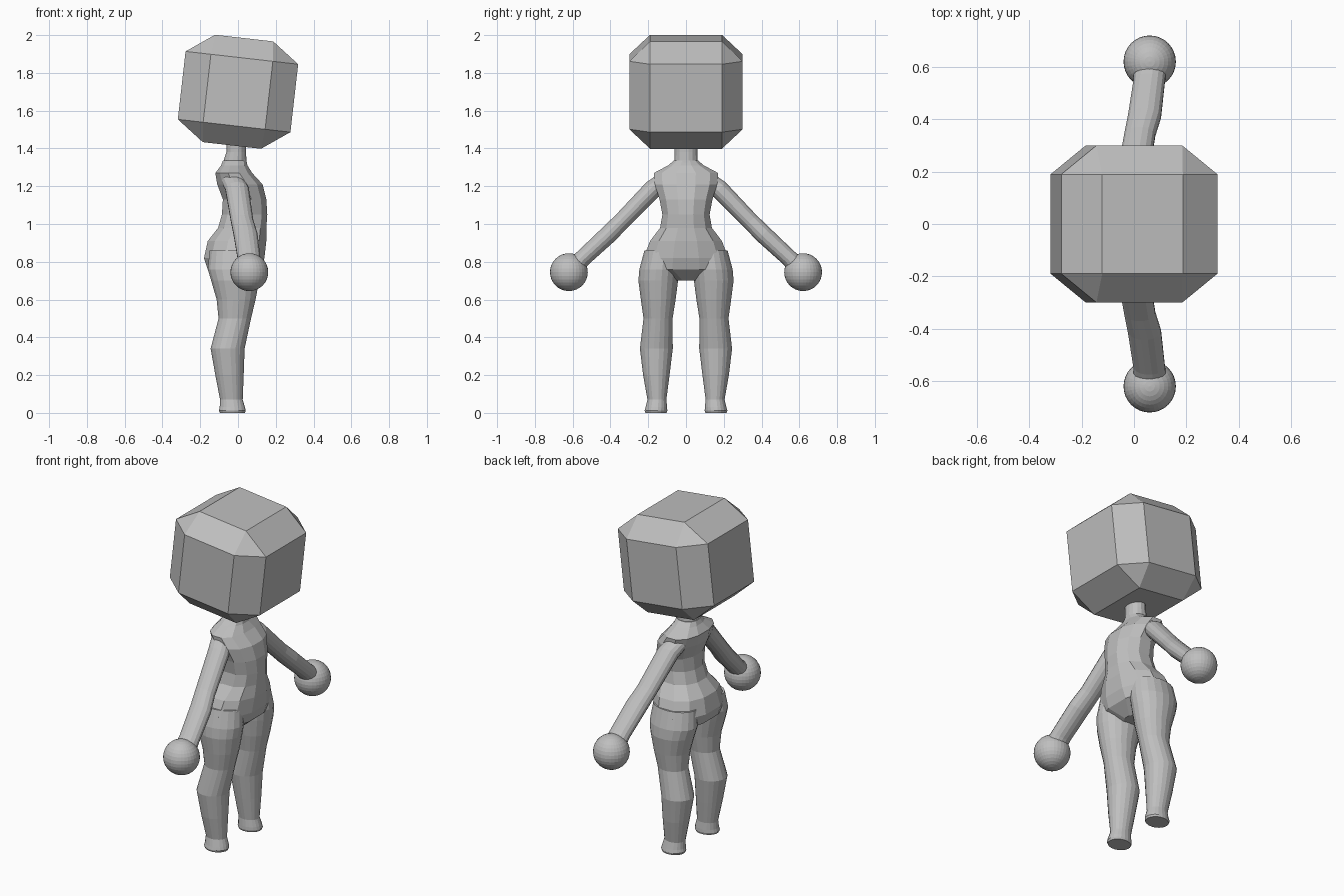
import bpy, bmesh, math
from mathutils import Vector, Matrix

if "Cube" in bpy.data.objects:
    bpy.data.objects.remove(bpy.data.objects["Cube"])

grey = bpy.data.materials.new("plain grey")
grey.diffuse_color = (0.52, 0.52, 0.52, 1)
grey.use_nodes = True
grey.node_tree.nodes["Principled BSDF"].inputs["Base Color"].default_value = grey.diffuse_color


def finish(name, bm):
    bmesh.ops.recalc_face_normals(bm, faces=bm.faces[:])
    me = bpy.data.meshes.new(name)
    bm.to_mesh(me)
    bm.free()
    me.materials.append(grey)
    ob = bpy.data.objects.new(name, me)
    bpy.context.collection.objects.link(ob)
    return ob


def loft(name, rings, sides, power=1.0, v_axis=(0, 1, 0)):
    """rings: (centre, radius along x, radius along v_axis)"""
    bm = bmesh.new()
    v_axis = Vector(v_axis)
    step = 2 * math.pi / sides
    k = 1 / math.cos(step / 2) ** power
    shape = lambda t: math.copysign(abs(t) ** power, t) * k
    loops = []
    for c, ru, rv in rings:
        loop = []
        for i in range(sides):
            a = (i + 0.5) * step
            p = Vector(c) + Vector((ru * shape(math.cos(a)), 0, 0)) + v_axis * rv * shape(math.sin(a))
            loop.append(bm.verts.new(p))
        loops.append(loop)
    for a, b in zip(loops, loops[1:]):
        for i in range(sides):
            j = (i + 1) % sides
            bm.faces.new((a[i], a[j], b[j], b[i]))
    bm.faces.new(loops[0])
    bm.faces.new(loops[-1])
    return finish(name, bm)


# head: chamfered block, tipped forward
bm = bmesh.new()
for sx in (-1, 1):
    for sy in (-1, 1):
        for sz in (-1, 1):
            for p in ((0.30, 0.19, 0.181), (0.165, 0.30, 0.181), (0.155, 0.19, 0.286)):
                bm.verts.new((p[0] * sx, p[1] * sy, p[2] * sz))
bmesh.ops.convex_hull(bm, input=bm.verts[:])
bmesh.ops.dissolve_limit(bm, angle_limit=0.02, verts=bm.verts[:], edges=bm.edges[:])
bm.transform(Matrix.Translation((0, 0, 1.70)) @ Matrix.Rotation(math.radians(6.5), 4, 'Y'))
finish("head", bm)

# neck
loft("neck", [((-0.015, 0, 1.30), 0.065, 0.065), ((-0.015, 0, 1.34), 0.06, 0.062),
              ((-0.01, 0, 1.38), 0.052, 0.06), ((-0.01, 0, 1.46), 0.052, 0.06)], 16)

# torso: height, back, front, half width
torso = [(1.335, -0.08, 0.045, 0.065), (1.31, -0.09, 0.05, 0.095), (1.27, -0.12, 0.075, 0.17),
         (1.21, -0.11, 0.13, 0.165), (1.13, -0.08, 0.15, 0.14), (1.05, -0.085, 0.155, 0.125),
         (0.98, -0.105, 0.15, 0.137), (0.91, -0.16, 0.15, 0.19), (0.82, -0.18, 0.14, 0.225),
         (0.76, -0.16, 0.12, 0.235), (0.70, -0.06, 0.05, 0.06)]
loft("torso", [(((b + f) / 2, 0, z), (f - b) / 2, w) for z, b, f, w in torso], 12, 0.9)

# legs: height, centre x, centre y, radius x, radius y
leg = [(0.86, -0.02, 0.130, 0.13, 0.09), (0.76, -0.02, 0.142, 0.14, 0.105),
       (0.70, -0.015, 0.147, 0.127, 0.105), (0.60, -0.01, 0.147, 0.103, 0.092),
       (0.50, -0.017, 0.148, 0.086, 0.077), (0.34, -0.055, 0.157, 0.09, 0.087),
       (0.20, -0.045, 0.157, 0.075, 0.07), (0.07, -0.035, 0.154, 0.06, 0.05),
       (0.03, -0.03, 0.157, 0.067, 0.057), (0.012, -0.03, 0.159, 0.071, 0.06),
       (0.0, -0.03, 0.159, 0.066, 0.056)]
# arms: centre x, y, z, radius x, radius across
arm = [(-0.025, 0.125, 1.225, 0.06, 0.045), (-0.005, 0.175, 1.185, 0.062, 0.05),
       (0.022, 0.34, 1.015, 0.059, 0.046), (0.04, 0.41, 0.945, 0.063, 0.048),
       (0.058, 0.545, 0.82, 0.06, 0.045), (0.06, 0.58, 0.785, 0.062, 0.05)]
for s, side in ((-1, "right"), (1, "left")):
    loft(side + "_leg", [((x, s * y, z), rx, ry) for z, x, y, rx, ry in leg], 20)
    loft(side + "_arm", [((x, s * y, z), rx, rv) for x, y, z, rx, rv in arm], 16,
         v_axis=(0, s * 0.68, 0.73))
    # round hand
    bm = bmesh.new()
    bmesh.ops.create_uvsphere(bm, u_segments=32, v_segments=16, radius=0.1,
                              matrix=Matrix.Translation((0.06, s * 0.62, 0.745)))
    finish(side + "_hand", bm)
